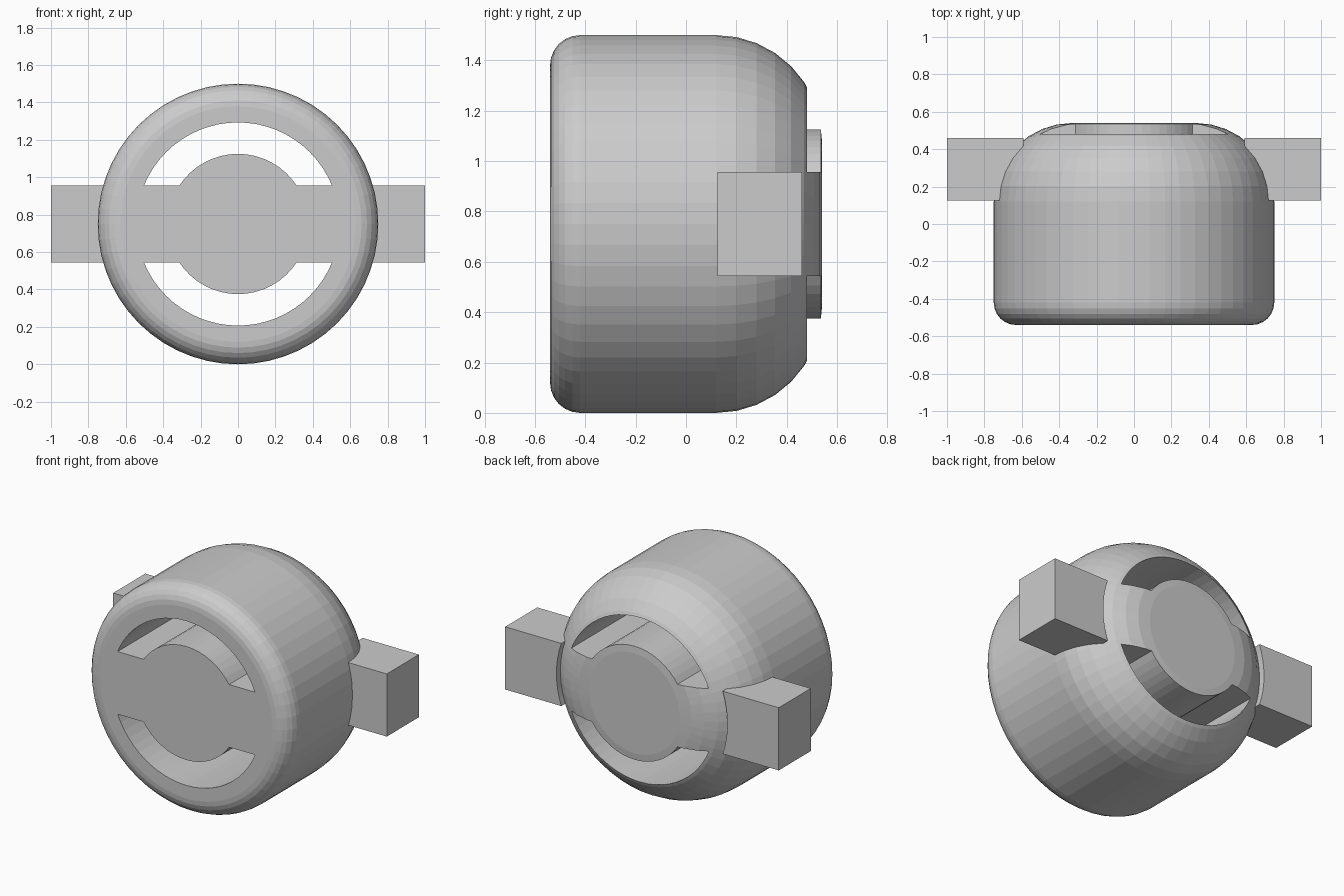
import bpy, bmesh
from math import sin, cos, asin, pi, radians
from mathutils import Vector, Matrix

if "Cube" in bpy.data.objects:
    bpy.data.objects.remove(bpy.data.objects["Cube"])

CZ = 0.75        # height of the body axis
HALF = 0.207     # half height of the crossbar


def make_object(name, bm):
    bmesh.ops.recalc_face_normals(bm, faces=bm.faces)
    mesh = bpy.data.meshes.new(name)
    bm.to_mesh(mesh)
    bm.free()
    obj = bpy.data.objects.new(name, mesh)
    bpy.context.collection.objects.link(obj)
    return obj


def prism(name, outline, y0, y1):
    """Extrude an x/z outline (relative to the axis) along y."""
    bm = bmesh.new()
    face = bm.faces.new([bm.verts.new((x, y0, CZ + z)) for x, z in outline])
    ext = bmesh.ops.extrude_face_region(bm, geom=[face])["geom"]
    bmesh.ops.translate(bm, vec=(0, y1 - y0, 0),
                        verts=[v for v in ext if isinstance(v, bmesh.types.BMVert)])
    return make_object(name, bm)


def arc(r, a0, a1, n, cx=0.0, cy=0.0):
    return [(cx + r * cos(a0 + (a1 - a0) * i / n),
             cy + r * sin(a0 + (a1 - a0) * i / n)) for i in range(n + 1)]


# Body: small fillet in front, large rounded shoulder at the back (radius, y)
profile = [(0, -0.54)]
profile += arc(0.12, -pi / 2, 0, 6, 0.63, -0.42)
profile += arc(0.42, 0, pi / 2, 8, 0.33, 0.12)
profile += [(0, 0.54)]
bm = bmesh.new()
verts = [bm.verts.new((r, y, CZ)) for r, y in profile]
edges = [bm.edges.new(pair) for pair in zip(verts, verts[1:])]
bmesh.ops.spin(bm, geom=verts + edges, cent=(0, 0, CZ), axis=(0, 1, 0),
               angle=2 * pi, steps=56, use_duplicate=False)
bmesh.ops.remove_doubles(bm, verts=bm.verts, dist=1e-4)
body = make_object("round_body", bm)

# Two curved slots through the body, above and below the crossbar
R_OUT, R_IN = 0.543, 0.375
a_out, a_in = asin(HALF / R_OUT), asin(HALF / R_IN)
slot = arc(R_OUT, a_out, pi - a_out, 24) + arc(R_IN, pi - a_in, a_in, 16)
for label, sign in (("upper", 1), ("lower", -1)):
    cutter = prism(label + "_slot_cutter", [(x, sign * z) for x, z in slot], -0.8, 0.8)
    cutter.hide_render = True
    mod = body.modifiers.new(label + "_slot", "BOOLEAN")
    mod.operation = "DIFFERENCE"
    mod.solver = "EXACT"
    mod.object = cutter
    bpy.context.view_layer.objects.active = body
    bpy.ops.object.modifier_apply(modifier=mod.name)
    bpy.data.objects.remove(cutter)

# Side bars with hollowed inner ends that sink into the shoulder
a_bar = asin(HALF / 0.625)
bar = arc(0.625, -a_bar, a_bar, 8) + [(1, HALF), (1, -HALF)]
for label, sign in (("right", 1), ("left", -1)):
    prism(label + "_side_bar", [(sign * x, z) for x, z in bar], 0.125, 0.46)
